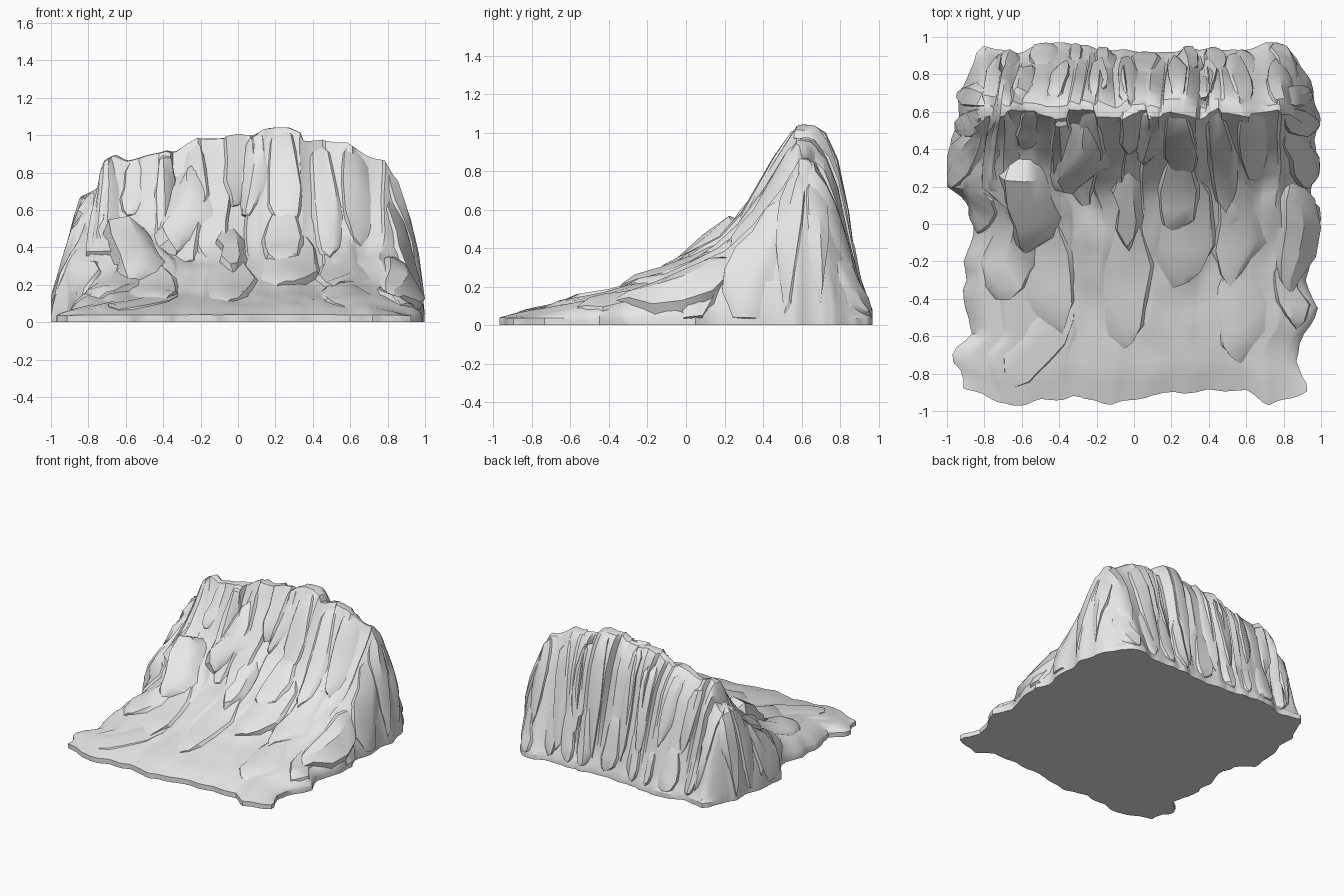
import bpy, bmesh, math, random
from mathutils import Vector, noise

random.seed(4)
cube = bpy.data.objects.get("Cube")
if cube:
    bpy.data.objects.remove(cube)

stone = bpy.data.materials.new("grey_stone")
stone.use_nodes = True
stone.diffuse_color = (0.8, 0.8, 0.8, 1)
stone.node_tree.nodes["Principled BSDF"].inputs["Base Color"].default_value = (0.8, 0.8, 0.8, 1)

# Height along y, crest height along x, and the four edges of the footprint
PROFILE = [(-.95, .04), (-.8, .085), (-.55, .135), (-.4, .165), (-.2, .23), (0, .32), (.2, .44),
           (.35, .59), (.5, .83), (.59, 1), (.65, .99), (.71, .9), (.76, .78), (.8, .6), (.83, .45),
           (.87, .25), (.91, .08), (.93, .04)]
CREST = [(-1, 0), (-.985, .18), (-.95, .45), (-.9, .65), (-.87, .69), (-.8, .71), (-.77, .86),
         (-.7, .89), (-.63, .86), (-.42, .91), (-.36, .88), (-.22, .99), (.1, 1), (.14, 1.04),
         (.34, 1.04), (.37, .97), (.6, .95), (.68, .88), (.8, .85), (.88, .68), (.94, .5),
         (.98, .25), (1, 0)]
LEFT = [(-.9, .9), (-.8, .97), (-.7, .97), (-.6, .86), (-.36, .92), (0, .86), (.1, .87),
        (.2, 1), (.3, 1), (.55, .95), (.8, .91), (.93, .84)]
RIGHT = [(-.9, .92), (-.75, .87), (-.65, .88), (-.55, .97), (-.45, .97), (-.3, .92), (-.05, 1),
         (.1, .95), (.3, .98), (.6, .98), (.8, .95), (.93, .88)]
FRONT = [(-.95, -.86), (-.65, -.97), (-.3, -.92), (-.1, -.97), (.15, -.9), (.6, -.89),
         (.72, -.96), (.93, -.9)]
BACK = [(-.9, .84), (-.8, .95), (-.65, .92), (-.45, .97), (-.1, .93), (.15, .92), (.4, .94),
        (.6, .93), (.72, .97), (.82, .96), (.9, .86)]


def interp(points, t):
    if t <= points[0][0]:
        return points[0][1]
    for (a, p), (b, q) in zip(points, points[1:]):
        if t <= b:
            return p + (q - p) * (t - a) / (b - a)
    return points[-1][1]


def stepped(narrow, wide, depth):
    """Random row of upright rock faces with sharp steps between them."""
    points, u = [], -.9
    while u < .9:
        nxt = u + random.uniform(narrow, wide)
        points += [(u + .008, random.uniform(-depth, depth)), (nxt - .008, random.uniform(-depth, depth))]
        u = nxt
    return points


FRONT_STEPS = stepped(.07, .17, .04)
BACK_STEPS = stepped(.06, .15, .035)


def surface(u, y):
    """Point on the hillside: u runs left to right edge, y front to back."""
    u = max(-1, min(1, u))
    y = max(-.95, min(.93, y))
    x = u * interp(RIGHT if u > 0 else LEFT, y)
    height = (interp(PROFILE, y) - .035) * interp(CREST, u)
    rough = noise.noise(Vector((x * 4, y * 3, 1))) * .06 + noise.noise(Vector((x * 9, y * 5, 5))) * .025
    blend = max(0, min(1, (y - .57) / .1))
    step = interp(FRONT_STEPS, u) * (1 - blend) + interp(BACK_STEPS, u) * blend
    z = .035 + height + rough * min(1, height * 3) * (1 - max(0, height - .8) * 4)
    z += step * .5 * max(0, height - .6)
    py = y + step * min(1, height * 1.5)
    if y < -.5:
        py += (interp(FRONT, x) + .95 + noise.noise(Vector((x * 9, 0, 2))) * .025) * (-.5 - y) / .45
    if y > .7:
        py += (interp(BACK, x) - .93 + noise.noise(Vector((x * 9, 0, 7))) * .03) * (y - .7) / .23
    x += noise.noise(Vector((u * 3, y * 3, 9))) * .07 * (1 - abs(u))
    x += noise.noise(Vector((y * 8, u, 4))) * .04 * abs(u) ** 8
    return Vector((x, py, max(z, .03)))


def normal(u, y):
    u, y, d = max(-.96, min(.96, u)), max(-.91, min(.89, y)), .04
    return (surface(u + d, y) - surface(u - d, y)).cross(surface(u, y + d) - surface(u, y - d)).normalized()


def finish(name, bm):
    for v in bm.verts:
        v.co.x = max(-1, min(1, v.co.x))
        v.co.y = max(-.97, min(.97, v.co.y))
        v.co.z = max(0, min(1.05, v.co.z))
    bmesh.ops.recalc_face_normals(bm, faces=bm.faces[:])
    mesh = bpy.data.meshes.new(name)
    bm.to_mesh(mesh)
    bm.free()
    mesh.materials.append(stone)
    ob = bpy.data.objects.new(name, mesh)
    bpy.context.scene.collection.objects.link(ob)
    bpy.ops.object.select_all(action='DESELECT')
    ob.select_set(True)
    bpy.context.view_layer.objects.active = ob
    bpy.ops.object.shade_smooth_by_angle(angle=math.radians(32))


def slab(bm, u0, y0, u1, y1, w, h, top=.1):
    """Wedge of rock: one steep side, one side that sinks into the hillside."""
    along = Vector((u1 - u0, y1 - y0))
    side = Vector((along.y, -along.x)).normalized() * random.choice((-1, 1))
    skew = random.uniform(-.25, .25)
    rings = []
    for s, wide, thick in [(0, .3, .4), (.12, .7, 1), (.35, 1, 1), (.6, .95, 1), (.85, .75, 1), (1, .45, -.2)]:
        lift = h * thick * (1 + (top - 1) * s)
        reach = random.uniform(.82, 1.12) * wide * w
        ring = []
        for a, b in ((-1, None), (-.75, .9), (skew, 1), (.6, .5), (1.15, None)):
            p = along * (s + a * skew * .4 * (1 - s)) + side * a * reach
            u, y = u0 + p.x, y0 + p.y
            off = -.025 if b is None else lift * b
            ring.append(bm.verts.new(surface(u, y) + normal(u, y) * off))
        rings.append(ring)
    for r, q in zip(rings, rings[1:]):
        for i in range(5):
            j = (i + 1) % 5
            bm.faces.new((r[i], r[j], q[j], q[i]))
    bm.faces.new(rings[0])
    bm.faces.new(rings[-1])


# Hillside: sampled sheet with stepped cliffs, low rim and flat underside
bm = bmesh.new()
stops = sorted([math.sin(math.pi / 2 * (i / 22 - 1)) for i in range(45)]
               + [p[0] for p in FRONT_STEPS + BACK_STEPS])
us = [-1]
for u in stops:
    if u - us[-1] > .003:
        us.append(u)
ys = [-.95 + 1.5 * j / 30 for j in range(30)] + [.55 + .38 * j / 20 for j in range(21)]
grid = [[bm.verts.new(surface(u, y)) for u in us] for y in ys]
for a, b in zip(grid, grid[1:]):
    for i in range(len(us) - 1):
        bm.faces.new((a[i], a[i + 1], b[i + 1], b[i]))
rim = grid[0] + [r[-1] for r in grid[1:-1]] + grid[-1][::-1] + [r[0] for r in grid[-2:0:-1]]
foot = [bm.verts.new((v.co.x, v.co.y, 0)) for v in rim]
for i in range(len(rim)):
    k = i - 1
    bm.faces.new((rim[k], rim[i], foot[i], foot[k]))
bm.faces.new(foot)
finish("hillside", bm)

# Broad slabs and boulders on the front slope
bm = bmesh.new()
for s in [(-.78, -.4, -.72, .15, .2, .04), (-.45, -.55, -.58, .05, .18, .03),
          (-.03, -.65, -.05, .05, .2, .035), (.28, -.32, .3, .25, .17, .045),
          (.62, -.76, .6, -.2, .18, .025), (.9, -.55, .86, -.2, .1, .035),
          (.88, -.36, .9, .22, .11, .04, 1.5), (-.6, -.14, -.6, .34, .18, .07, 1.6),
          (-.3, .18, -.3, .52, .15, .07, 1.1), (-.7, -.82, -.4, -.4, .15, .012),
          (-.02, -.12, -.05, .26, .12, .04, .8), (.27, -.02, .27, .34, .12, .04, .6),
          (.58, -.3, .55, .25, .18, .03)]:
    slab(bm, *s)
finish("front_slabs", bm)

# Leaning wedges on the front cliff
bm = bmesh.new()
x = -.74
while x < .78:
    slab(bm, x + random.uniform(-.06, .06), random.uniform(.05, .4), x, random.uniform(.58, .64),
         random.uniform(.06, .12), random.uniform(.015, .03), .7)
    x += random.uniform(.13, .22)
finish("cliff_wedges", bm)

# Wedges on the back, with broad low rocks along its foot
bm = bmesh.new()
x = -.84
while x < .86:
    slab(bm, x, random.uniform(.84, .9), x + random.uniform(-.04, .04), random.uniform(.64, .7),
         random.uniform(.06, .1), random.uniform(.015, .03), .9)
    slab(bm, x + .07, .925, x + .07, random.uniform(.8, .86), random.uniform(.06, .1), .03, .4)
    x += random.uniform(.14, .24)
finish("back_wedges", bm)

# Buttresses down both sides
bm = bmesh.new()
for sgn in (-1, 1):
    for u0, y0, u1, y1, w, h in [(.985, .22, .87, .5, .11, .03), (.985, .5, .84, .6, .1, .025),
                                 (.985, .72, .85, .68, .09, .025), (.98, -.02, .87, .2, .1, .025)]:
        slab(bm, sgn * u0, y0, sgn * u1, y1, w, h, .5)
finish("side_buttresses", bm)
